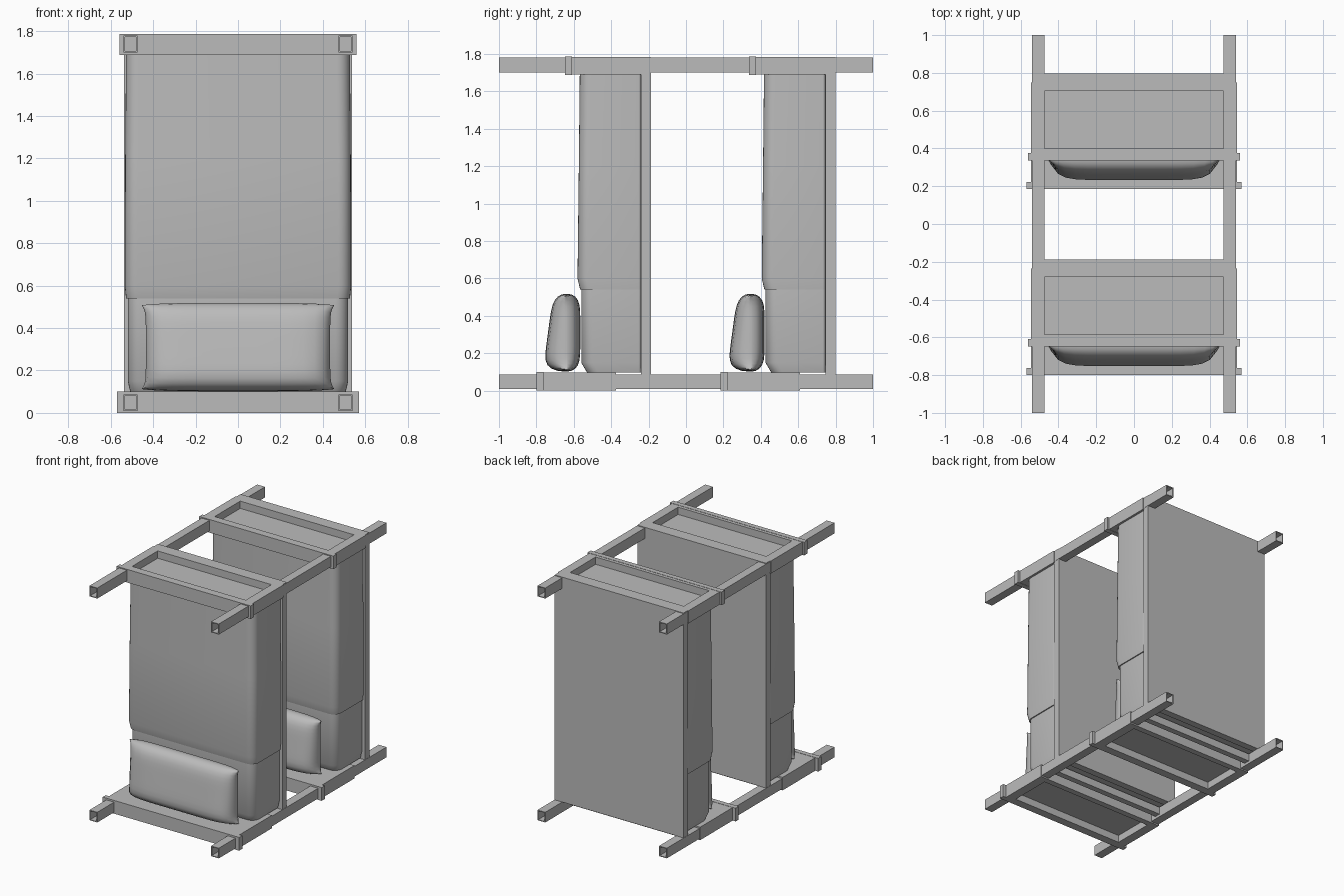
import bpy, bmesh, math

if "Cube" in bpy.data.objects:
    bpy.data.objects.remove(bpy.data.objects["Cube"], do_unlink=True)

grey = bpy.data.materials.new("plain grey")
grey.use_nodes = True
colour = (0.5, 0.5, 0.5, 1)
grey.diffuse_color = colour
grey.node_tree.nodes["Principled BSDF"].inputs["Base Color"].default_value = colour


def finish(name, bm, smooth=None):
    bmesh.ops.recalc_face_normals(bm, faces=bm.faces)
    mesh = bpy.data.meshes.new(name)
    bm.to_mesh(mesh)
    bm.free()
    mesh.materials.append(grey)
    obj = bpy.data.objects.new(name, mesh)
    bpy.context.collection.objects.link(obj)
    if smooth:
        bpy.ops.object.select_all(action="DESELECT")
        obj.select_set(True)
        bpy.context.view_layer.objects.active = obj
        bpy.ops.object.shade_smooth_by_angle(angle=math.radians(smooth))
    return obj


def add_box(bm, x, y, z):
    """Add a box given its (min, max) range on each axis."""
    verts = bmesh.ops.create_cube(bm, size=1)["verts"]
    for v in verts:
        v.co = [(lo + hi) / 2 + c * (hi - lo) for c, (lo, hi) in zip(v.co, (x, y, z))]


def box(name, x, y, z):
    bm = bmesh.new()
    add_box(bm, x, y, z)
    finish(name, bm)


def rail(name, x, z):
    """Hollow square tube running front to back."""
    bm = bmesh.new()
    wall = 0.006
    loops = []
    for y, inset in ((-1, wall), (-1, 0), (1, 0), (1, wall)):
        a, b, c, d = x[0] + inset, x[1] - inset, z[0] + inset, z[1] - inset
        loops.append([bm.verts.new(p) for p in ((a, y, c), (b, y, c), (b, y, d), (a, y, d))])
    for i in range(4):
        p, q = loops[i], loops[(i + 1) % 4]
        for k in range(4):
            m = (k + 1) % 4
            bm.faces.new((p[k], p[m], q[m], q[k]))
    finish(name, bm)


def tray(name, y, front, back, z, plate):
    """Rectangular rim closed by a recessed plate."""
    bm = bmesh.new()
    wide, inner = 0.545, 0.475
    add_box(bm, (-wide, wide), (y[0], y[0] + front), z)
    add_box(bm, (-wide, wide), (y[1] - back, y[1]), z)
    for side in (-1, 1):
        add_box(bm, sorted((side * inner, side * wide)), (y[0] + front, y[1] - back), z)
    add_box(bm, (-inner, inner), (y[0] + front, y[1] - back), plate)
    finish(name, bm)


def section(half, front, back, radius):
    """Rounded rectangle: large front corners, small back corners."""
    pts = []
    small = 0.014
    corners = ((half, back, small, 0), (-half, back, small, 90),
               (-half, front, radius, 180), (half, front, radius, 270))
    for x, y, r, start in corners:
        cx = x - math.copysign(r, x)
        cy = y - r if y == back else y + r
        for i in range(7):
            a = math.radians(start + 15 * i)
            pts.append((cx + r * math.cos(a), cy + r * math.sin(a)))
    return pts


def loft(name, levels, back):
    """Skin stacked sections given as (height, half width, front, radius)."""
    bm = bmesh.new()
    rings = []
    for z, half, front, radius in levels:
        rings.append([bm.verts.new((x, y, z)) for x, y in section(half, front, back, radius)])
    for p, q in zip(rings, rings[1:]):
        for k in range(len(p)):
            m = (k + 1) % len(p)
            bm.faces.new((p[k], p[m], q[m], q[k]))
    bm.faces.new(rings[0])
    bm.faces.new(rings[-1])
    finish(name, bm, 40)


def pillow(name, dy):
    """Cube mapped to a plump cushion with pinched corners."""
    bm = bmesh.new()
    bmesh.ops.create_cube(bm, size=2)
    bmesh.ops.subdivide_edges(bm, edges=bm.edges[:], cuts=15, use_grid_fill=True)
    for v in bm.verts:
        u, w, h = (max(-1, min(1, c)) for c in v.co)
        u, h = math.sin(u * math.pi / 2), math.sin(h * math.pi / 2)
        puff = 0.06 + 0.94 * math.sqrt((1 - abs(u) ** 8) * (1 - h ** 6))
        thick = 0.098 - 0.028 * h if w < 0 else 0.075
        v.co = (0.435 * u * (1 + 0.045 * h ** 8),
                dy - 0.64 + w * thick * puff,
                0.31 + 0.208 * h * (1 - 0.05 * u ** 6))
    finish(name, bm, 60)


# Long hollow rails
for side, label in ((-1, "right"), (1, "left")):
    across = sorted((side * 0.475, side * 0.54))
    rail(f"lower_rail_{label}", across, (0.01, 0.087))
    rail(f"upper_rail_{label}", across, (1.7, 1.78))

# Two identical upright beds
for place, dy in (("front", 0), ("rear", 0.985)):
    # Lower tray opens downwards, upper tray opens upwards
    tray(f"{place}_lower_tray", (dy - 0.797, dy - 0.375), 0.06, 0.045, (0, 0.098), (0.055, 0.098))
    tray(f"{place}_upper_tray", (dy - 0.645, dy - 0.235), 0.06, 0.045, (1.69, 1.785), (1.69, 1.73))
    box(f"{place}_lower_collar", (-0.57, 0.57), (dy - 0.8, dy - 0.763), (0, 0.1))
    box(f"{place}_upper_collar", (-0.56, 0.56), (dy - 0.648, dy - 0.61), (1.688, 1.787))
    box(f"{place}_under_slat", (-0.475, 0.475), (dy - 0.33, dy - 0.285), (0.03, 0.087))
    # Back board
    box(f"{place}_back_board", (-0.538, 0.538), (dy - 0.24, dy - 0.187), (0.087, 1.785))
    # Mattress, cover and pillow
    loft(f"{place}_mattress", [(0.098, 0.508, dy - 0.53, 0.06), (0.15, 0.52, dy - 0.56, 0.06),
                               (0.56, 0.52, dy - 0.56, 0.06)], dy - 0.24)
    loft(f"{place}_cover", [(0.54, 0.528, dy - 0.566, 0.06), (0.6, 0.534, dy - 0.58, 0.06),
                            (1.2, 0.532, dy - 0.573, 0.06), (1.69, 0.528, dy - 0.568, 0.06)], dy - 0.24)
    pillow(f"{place}_pillow", dy)
